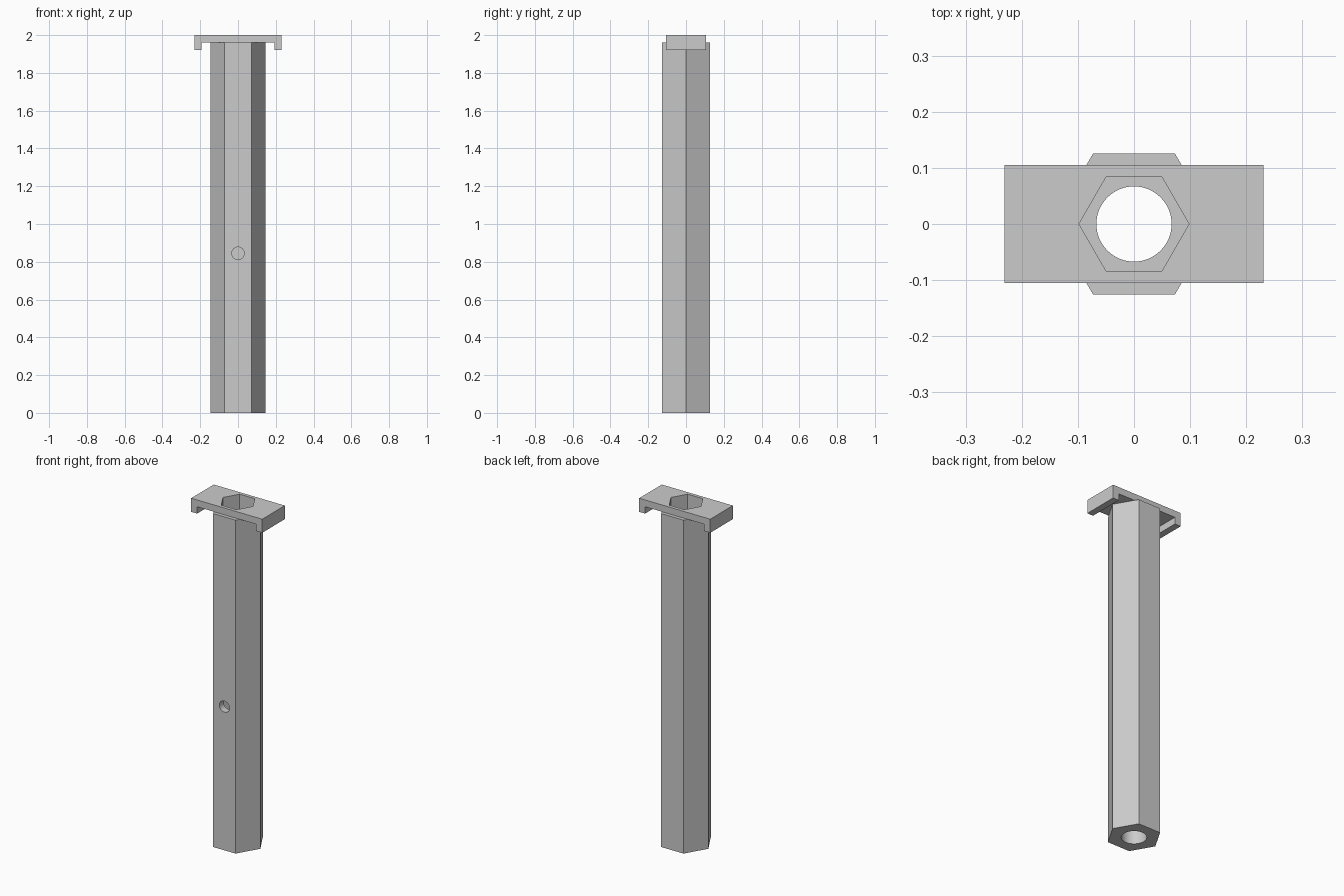
import bpy
import math
import bmesh

cube = bpy.data.objects.get("Cube")
if cube:
    bpy.data.objects.remove(cube, do_unlink=True)

TOP, SHOULDER, LIP = 2.0, 1.96, 1.92     # cap top, cap underside, lip bottom
OUTER, INNER, BORE = 0.1455, 0.098, 0.067
FLOOR = 0.1                               # thickness of the floor under the pocket

grey = bpy.data.materials.new("plain grey")
grey.use_nodes = True
colour = (0.6, 0.6, 0.6, 1)
grey.diffuse_color = colour
grey.node_tree.nodes["Principled BSDF"].inputs["Base Color"].default_value = colour


def extrude_profile(name, points, depth):
    """Solid made by sweeping a list of points along a depth vector."""
    bm = bmesh.new()
    face = bm.faces.new([bm.verts.new(p) for p in points])
    swept = bmesh.ops.extrude_face_region(bm, geom=[face])["geom"]
    bmesh.ops.translate(bm, vec=depth,
                        verts=[g for g in swept if isinstance(g, bmesh.types.BMVert)])
    bmesh.ops.recalc_face_normals(bm, faces=bm.faces)
    mesh = bpy.data.meshes.new(name)
    bm.to_mesh(mesh)
    bm.free()
    mesh.materials.append(grey)
    obj = bpy.data.objects.new(name, mesh)
    bpy.context.collection.objects.link(obj)
    return obj


def prism(name, sides, radius, low, high):
    """Upright prism with a corner on +x."""
    ring = [(radius * math.cos(math.tau * i / sides),
             radius * math.sin(math.tau * i / sides), low) for i in range(sides)]
    return extrude_profile(name, ring, (0, 0, high - low))


def cut(target, cutter):
    """Subtract the cutter from the target and discard it."""
    mod = target.modifiers.new("cut", "BOOLEAN")
    mod.operation, mod.solver, mod.object = "DIFFERENCE", "EXACT", cutter
    bpy.context.view_layer.objects.active = target
    bpy.ops.object.modifier_apply(modifier=mod.name)
    bpy.data.objects.remove(cutter, do_unlink=True)


# Hexagonal tube with a hexagonal pocket and a round hole in its floor
tube = prism("hex_tube", 6, OUTER, 0, SHOULDER)
cut(tube, prism("pocket_cutter", 6, INNER, FLOOR, TOP + 0.1))
cut(tube, prism("bore_cutter", 64, BORE, -0.1, FLOOR + 0.1))

# Small round hole through the front wall only
ring = [(0.033 * math.cos(math.tau * i / 32), -0.2,
         0.845 + 0.033 * math.sin(math.tau * i / 32)) for i in range(32)]
cut(tube, extrude_profile("side_hole_cutter", ring, (0, 0.2, 0)))

# Cap plate with a downturned lip at each end
half = [(0.231, TOP), (0.231, LIP), (0.192, LIP), (0.192, SHOULDER)]
outline = half + [(-x, z) for x, z in reversed(half)]
cap = extrude_profile("cap_plate", [(x, -0.105, z) for x, z in outline], (0, 0.21, 0))
cut(cap, prism("cap_opening_cutter", 6, INNER, LIP - 0.1, TOP + 0.1))

# Smooth the round holes, keep the flat faces crisp
for part in (tube, cap):
    bpy.ops.object.select_all(action="DESELECT")
    part.select_set(True)
    bpy.context.view_layer.objects.active = part
    bpy.ops.object.shade_smooth_by_angle(angle=math.radians(30))
